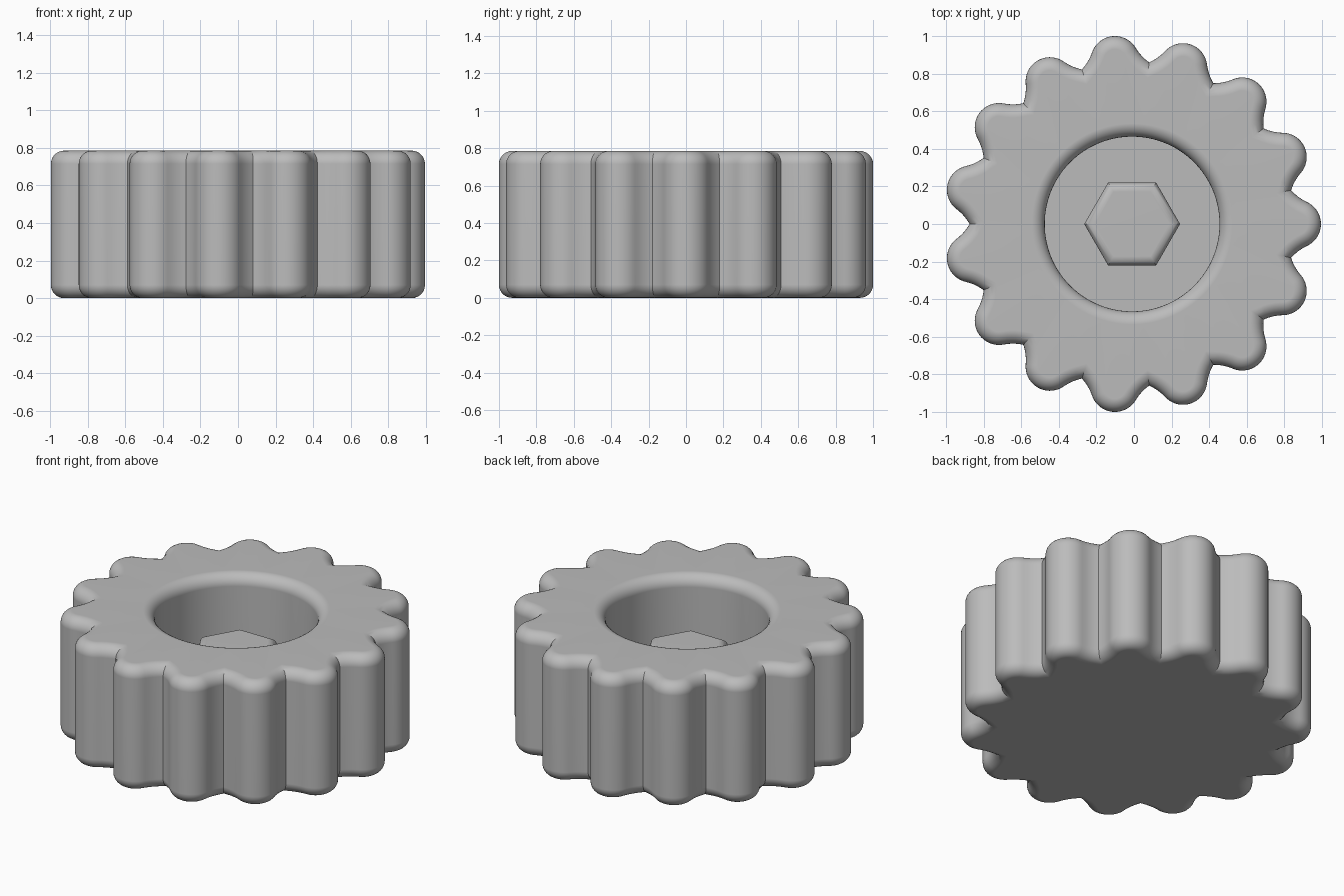
import bpy, bmesh, math
from mathutils import Vector

cube = bpy.data.objects.get("Cube")
if cube:
    bpy.data.objects.remove(cube, do_unlink=True)

GREY = (0.5, 0.5, 0.5, 1.0)
LOBES, HEIGHT, FILLET = 15, 0.785, 0.07
BORE, FLOOR, STEPS = 0.465, 0.25, 7
CENTRE = (-0.01, 0, 0)

mat = bpy.data.materials.new("plain grey")
mat.use_nodes = True
mat.diffuse_color = GREY
mat.node_tree.nodes["Principled BSDF"].inputs["Base Color"].default_value = GREY


def offset(points, d):
    """Move a counter-clockwise outline inward by d with mitred corners."""
    out = []
    for i, p in enumerate(points):
        a = (p - points[i - 1]).normalized()
        b = (points[(i + 1) % len(points)] - p).normalized()
        na, nb = Vector((-a.y, a.x)), Vector((-b.y, b.x))
        out.append(p + (na + nb) * d / (1 + na.dot(nb)))
    return out


def quarter(r):
    """Pairs (inset, drop) along a rounded edge, from side to top."""
    for k in range(STEPS + 1):
        t = k / STEPS * math.pi / 2
        yield r * (1 - math.cos(t)), r * (1 - math.sin(t))


def skin(name, rings):
    """Join rings of equal size, close both ends, shade smooth."""
    bm = bmesh.new()
    loops = [[bm.verts.new((p.x, p.y, z)) for p in pts] for pts, z in rings]
    n = len(loops[0])
    for lo, hi in zip(loops, loops[1:]):
        for i in range(n):
            j = (i + 1) % n
            bm.faces.new((lo[i], lo[j], hi[j], hi[i]))
    bm.faces.new(loops[0][::-1])
    bm.faces.new(loops[-1])
    mesh = bpy.data.meshes.new(name)
    bm.to_mesh(mesh)
    bm.free()
    mesh.materials.append(mat)
    obj = bpy.data.objects.new(name, mesh)
    bpy.context.collection.objects.link(obj)
    obj.location = CENTRE
    bpy.ops.object.select_all(action='DESELECT')
    obj.select_set(True)
    bpy.context.view_layer.objects.active = obj
    bpy.ops.object.shade_smooth_by_angle(angle=math.radians(32))
    obj.modifiers.new("flat caps", 'WEIGHTED_NORMAL').keep_sharp = True
    return obj


# Half of one lobe: round nose, then a hollow flank down to a sharp valley
nose, radius, turn = 0.876, 0.129, math.radians(65)
half = [Vector((nose + radius * math.cos(turn * k / 9),
                radius * math.sin(turn * k / 9))) for k in range(10)]
tip = half[-1]
step = math.pi / LOBES
valley = Vector((math.cos(step), math.sin(step))) * 0.865
bend = tip + Vector((-math.sin(turn), math.cos(turn))) * 0.053
for k in range(1, 6):
    t = k / 5
    half.append(tip * (1 - t) ** 2 + bend * 2 * t * (1 - t) + valley * t * t)

# Full outline: mirror the half and repeat it around
lobe = [Vector((p.x, -p.y)) for p in half[-2:0:-1]] + half
outline = []
for k in range(LOBES):
    c, s = math.cos(2 * step * k), math.sin(2 * step * k)
    outline += [Vector((p.x * c - p.y * s, p.x * s + p.y * c)) for p in lobe]
count = len(outline)
start = math.atan2(outline[0].y, outline[0].x)


def circle(r):
    return [Vector((r * math.cos(start + math.tau * i / count),
                    r * math.sin(start + math.tau * i / count)))
            for i in range(count)]


# Knob body: rounded outside edges, flat top, rounded bore mouth, bore floor
edge = list(quarter(FILLET))
rings = [(offset(outline, i), d) for i, d in edge[::-1]]
rings += [(offset(outline, i), HEIGHT - d) for i, d in edge]
rings += [(circle(BORE + i), HEIGHT - d) for i, d in edge[::-1]]
rings.append((circle(BORE), FLOOR))
skin("knob_body", rings)

# Hexagonal boss standing in the bore, with a rounded top edge
hexagon = [Vector((math.cos(k * math.pi / 3), math.sin(k * math.pi / 3))) * 0.255
           for k in range(6)]
boss_top = 0.56
boss = [(hexagon, FLOOR - 0.02)]
boss += [(offset(hexagon, i), boss_top - d) for i, d in quarter(0.05)]
skin("hex_boss", boss)
